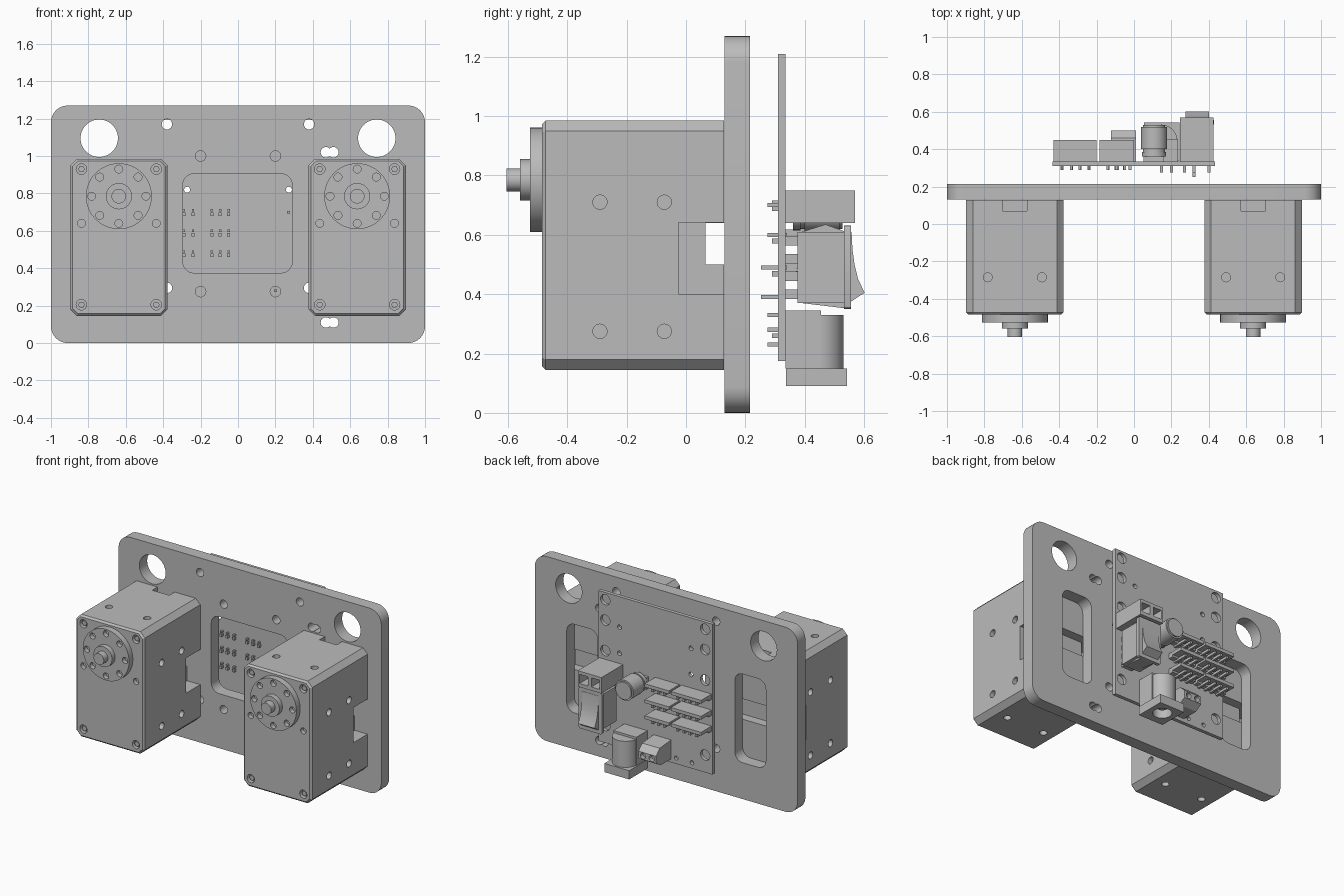
import bpy, bmesh
from math import sin, cos, pi, radians

cube = bpy.data.objects.get("Cube")
if cube:
    bpy.data.objects.remove(cube, do_unlink=True)

grey = bpy.data.materials.new("plain grey")
grey.use_nodes = True
grey.diffuse_color = (0.5, 0.5, 0.5, 1)
grey.node_tree.nodes["Principled BSDF"].inputs["Base Color"].default_value = (0.5, 0.5, 0.5, 1)


# ---- helpers: every solid is a flat outline extruded along one axis ----
def circle(u, v, r, n=32):
    return [(u + r * cos(2 * pi * i / n), v + r * sin(2 * pi * i / n)) for i in range(n)]


def rect(u0, u1, v0, v1, r=0.0, steps=8):
    """Rectangle with rounded (steps > 1) or chamfered (steps = 1) corners."""
    if r == 0:
        return [(u0, v0), (u1, v0), (u1, v1), (u0, v1)]
    corners = [(u1 - r, v1 - r), (u0 + r, v1 - r), (u0 + r, v0 + r), (u1 - r, v0 + r)]
    return [(cu + r * cos((k + i / steps) * pi / 2), cv + r * sin((k + i / steps) * pi / 2))
            for k, (cu, cv) in enumerate(corners) for i in range(steps + 1)]


def prism(bm, outline, axis, a, b):
    place = {"X": lambda u, v, t: (t, u, v),
             "Y": lambda u, v, t: (u, t, v),
             "Z": lambda u, v, t: (u, v, t)}[axis]
    low, high = [[bm.verts.new(place(u, v, t)) for u, v in outline] for t in (a, b)]
    n = len(outline)
    cap = bm.faces.new(low)
    faces = [cap, bm.faces.new(high)]
    for i in range(n):
        j = (i + 1) % n
        faces.append(bm.faces.new((low[i], low[j], high[j], high[i])))
    bmesh.ops.recalc_face_normals(bm, faces=faces)
    return cap


def box(bm, x0, x1, y0, y1, z0, z1):
    return prism(bm, rect(x0, x1, z0, z1), "Y", y0, y1)


def finish(name, bm, cutter=None):
    def make(label, source):
        mesh = bpy.data.meshes.new(label)
        source.to_mesh(mesh)
        source.free()
        mesh.materials.append(grey)
        ob = bpy.data.objects.new(label, mesh)
        bpy.context.collection.objects.link(ob)
        return ob
    ob = make(name, bm)
    if cutter:
        tool = make("cutter", cutter)
        tool.hide_render = True
        mod = ob.modifiers.new("cut", "BOOLEAN")
        mod.operation, mod.solver, mod.object, mod.use_self = "DIFFERENCE", "EXACT", tool, True
        bpy.context.view_layer.objects.active = ob
        bpy.ops.object.modifier_apply(modifier=mod.name)
        bpy.data.objects.remove(tool, do_unlink=True)
    ob.data.polygons.foreach_set("use_smooth", [True] * len(ob.data.polygons))
    ob.data.set_sharp_from_angle(angle=radians(30))
    return ob


# ---- mounting plate with windows and holes ----
bm, cut = bmesh.new(), bmesh.new()
prism(bm, rect(-1, 1, 0, 1.27, 0.09), "Y", 0.13, 0.215)
prism(cut, rect(-0.295, 0.29, 0.375, 0.905, 0.06), "Y", 0.1, 0.25)
for s in (-1, 1):
    prism(cut, rect(s * 0.64 - 0.118, s * 0.64 + 0.118, 0.25, 0.86, 0.06), "Y", 0.1, 0.25)
    prism(cut, circle(s * 0.742, 1.095, 0.1, 48), "Y", 0.1, 0.25)
    outer = 0.47 if s > 0 else 0.51
    for x, z in ((s * 0.38, 1.17), (s * 0.38, 0.295), (s * 0.2, 1.0), (s * 0.2, 0.275),
                 (outer, 1.02), (outer, 0.11)):
        prism(cut, circle(x, z, 0.028, 24), "Y", 0.1, 0.25)
finish("mounting_plate", bm, cut)

# ---- two servos ----
for side, c in (("right", -0.637), ("left", 0.637)):
    bm, cut = bmesh.new(), bmesh.new()
    front = prism(bm, rect(c - 0.26, c + 0.26, 0.145, 0.985, 0.035, 1), "Y", -0.485, 0.128)
    bmesh.ops.bevel(bm, geom=list(front.edges), offset=0.012, segments=1, affect="EDGES")
    # cable slot, side pockets and top notch at the rear
    box(cut, c - 0.3, c + 0.3, 0.065, 0.2, 0.5, 0.64)
    for s in (-1, 1):
        x0, x1 = sorted((c + s * 0.16, c + s * 0.3))
        box(cut, x0, x1, -0.025, 0.2, 0.4, 0.641)
    box(cut, c - 0.065, c + 0.065, 0.07, 0.2, 0.94, 1.02)
    # screw holes on all faces
    for s in (-1, 1):
        for z, r in ((0.93, 0.028), (0.205, 0.028), (0.64, 0.021)):
            prism(cut, circle(c + s * 0.2, z, r, 24), "Y", -0.52, -0.455)
        x0, x1 = sorted((c + s * 0.23, c + s * 0.3))
        for y in (-0.29, -0.073):
            for z in (0.71, 0.275):
                prism(cut, circle(y, z, 0.024, 24), "X", x0, x1)
        for z0, z1 in ((0.1, 0.175), (0.955, 1.02)):
            prism(cut, circle(c + s * 0.145, -0.285, 0.024, 24), "Z", z0, z1)
    finish(side + "_servo_body", bm, cut)

    bm = bmesh.new()
    for s in (-1, 1):
        for z in (0.93, 0.205):
            prism(bm, circle(c + s * 0.2, z, 0.018, 6), "Y", -0.475, -0.45)
    finish(side + "_servo_screws", bm)

    # output disc with a ring of holes, hub and shaft
    bm, cut = bmesh.new(), bmesh.new()
    prism(bm, circle(c, 0.785, 0.176, 64), "Y", -0.526, -0.48)
    for x, z in circle(c, 0.785, 0.145, 8):
        prism(cut, circle(x, z, 0.021, 20), "Y", -0.56, -0.495)
    finish(side + "_servo_disc", bm, cut)
    bm = bmesh.new()
    prism(bm, circle(c, 0.785, 0.07, 40), "Y", -0.56, -0.52)
    prism(bm, circle(c, 0.785, 0.039), "Y", -0.605, -0.55)
    finish(side + "_servo_shaft", bm)

# ---- circuit board ----
bm, cut = bmesh.new(), bmesh.new()
box(bm, -0.437, 0.432, 0.31, 0.335, 0.175, 1.21)
for s in (-1, 1):
    for z in (1.16, 1.02, 0.81, 0.295):
        prism(cut, circle(s * 0.38, z, 0.036, 24), "Y", 0.28, 0.36)
    for z in (1.0, 0.82):
        prism(cut, circle(s * 0.272, z, 0.016, 16), "Y", 0.28, 0.36)
for x in (-0.16, -0.28):
    prism(cut, circle(x, 0.215, 0.014, 16), "Y", 0.28, 0.36)
finish("circuit_board", bm, cut)

# ---- three rows of angled pin headers, two groups each ----
bm = bmesh.new()
for z in (0.71, 0.6, 0.49):
    for x0, x1, pins in ((-0.43, -0.2, (-0.385, -0.335, -0.29, -0.24)),
                         (-0.185, 0.0, (-0.14, -0.095, -0.05))):
        box(bm, x0, x1, 0.36, 0.45, z - 0.005, z + 0.018)
        box(bm, x0, x1, 0.335, 0.372, z - 0.018, z + 0.018)
        for x in pins:
            box(bm, x - 0.008, x + 0.008, 0.29, 0.44, z - 0.03, z - 0.012)
            box(bm, x - 0.006, x + 0.006, 0.29, 0.34, z - 0.006, z + 0.006)
finish("pin_headers", bm)

# ---- capacitor ----
bm = bmesh.new()
prism(bm, circle(0.107, 0.68, 0.065), "Y", 0.36, 0.385)
prism(bm, circle(0.107, 0.68, 0.06), "Y", 0.385, 0.4)
can = prism(bm, circle(0.107, 0.68, 0.07), "Y", 0.528, 0.4)
bmesh.ops.bevel(bm, geom=list(can.edges), offset=0.01, segments=2, affect="EDGES")
box(bm, 0.05, 0.16, 0.335, 0.36, 0.64, 0.72)
finish("capacitor", bm)

# ---- power connector with two square sockets ----
bm, cut = bmesh.new(), bmesh.new()
box(bm, 0.245, 0.425, 0.335, 0.57, 0.64, 0.75)
for x in (0.29, 0.38):
    box(cut, x - 0.032, x + 0.032, 0.48, 0.6, 0.665, 0.728)
finish("power_connector", bm, cut)

# ---- rocker switch ----
bm = bmesh.new()
box(bm, 0.268, 0.412, 0.375, 0.535, 0.37, 0.61)
for z in (0.4, 0.46, 0.52, 0.58):
    box(bm, 0.3, 0.38, 0.335, 0.38, z - 0.016, z + 0.016)
prism(bm, rect(0.25, 0.428, 0.35, 0.632, 0.012, 3), "Y", 0.532, 0.556)
for clip in ([(0.39, 0.61), (0.47, 0.635), (0.54, 0.61)],
             [(0.39, 0.37), (0.54, 0.37), (0.54, 0.352)]):
    prism(bm, clip, "X", 0.29, 0.39)
finish("switch_housing", bm)
bm = bmesh.new()
prism(bm, [(0.54, 0.61), (0.558, 0.61), (0.561, 0.55), (0.568, 0.5), (0.58, 0.45),
           (0.602, 0.405), (0.556, 0.375), (0.54, 0.375)], "X", 0.275, 0.4)
finish("switch_rocker", bm)

# ---- round power jack ----
bm, cut = bmesh.new(), bmesh.new()
box(bm, 0.06, 0.235, 0.335, 0.455, 0.15, 0.345)
finish("jack_base", bm)
bm = bmesh.new()
prism(bm, circle(0.147, 0.447, 0.084), "Z", 0.14, 0.33)
box(bm, 0.053, 0.242, 0.337, 0.542, 0.09, 0.15)
prism(cut, circle(0.147, 0.447, 0.06), "Z", 0.05, 0.26)
finish("jack_barrel", bm, cut)
bm = bmesh.new()
prism(bm, circle(0.147, 0.447, 0.018, 16), "Z", 0.12, 0.28)
finish("jack_pin", bm)

# ---- small screw terminal ----
bm, cut = bmesh.new(), bmesh.new()
prism(bm, [(0.335, 0.2), (0.45, 0.2), (0.5, 0.23), (0.5, 0.28), (0.46, 0.32), (0.335, 0.33)],
      "X", -0.122, 0.012)
for x in (-0.088, -0.022):
    prism(cut, circle(x, 0.255, 0.02, 20), "Y", 0.47, 0.55)
finish("screw_terminal", bm, cut)

# ---- solder pins through the board ----
bm = bmesh.new()
for x, z, y in ((0.147, 0.23, 0.275), (0.2, 0.28, 0.275), (0.147, 0.33, 0.275),
                (0.32, 0.39, 0.252), (0.32, 0.49, 0.252), (0.32, 0.6, 0.275),
                (0.27, 0.7, 0.275), (0.4, 0.7, 0.275), (-0.088, 0.26, 0.29), (-0.022, 0.26, 0.29)):
    box(bm, x - 0.008, x + 0.008, y, 0.34, z - 0.007, z + 0.007)
finish("solder_pins", bm)
